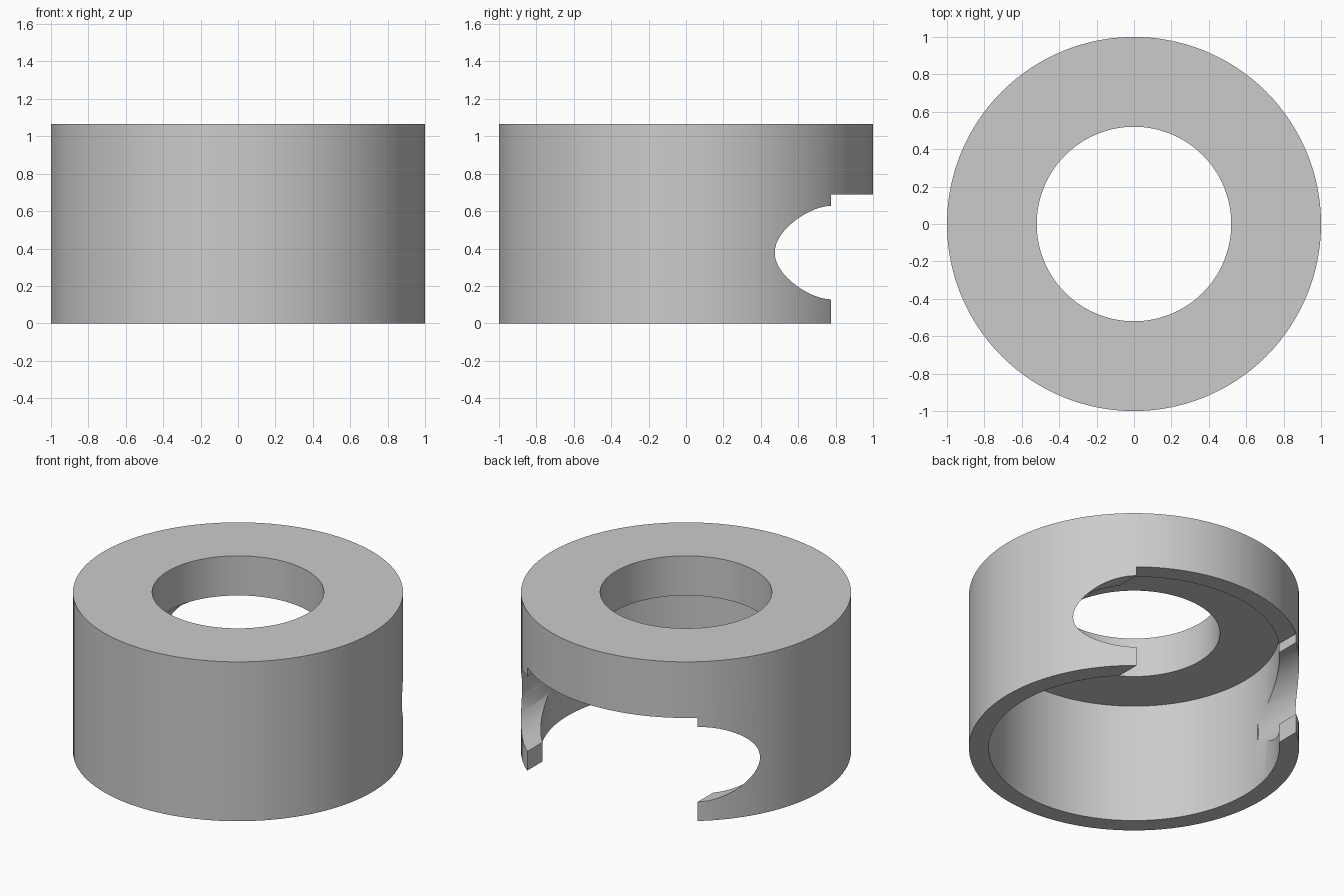
import bpy
import bmesh
import math

default = bpy.data.objects.get("Cube")
if default:
    bpy.data.objects.remove(default, do_unlink=True)

# Dimensions
HEIGHT, CEILING = 1.065, 0.80
OUTER, INNER, BORE = 1.0, 0.88, 0.52
SLOT_X, SLOT_Z, SLOT_R = 0.63, 0.378, 0.25
NOTCH_TOP, CUT_START, CUT_END = 0.69, 0.125, 1.5
SEGMENTS = 128

grey = bpy.data.materials.new("plain grey")
grey.use_nodes = True
colour = (0.6, 0.6, 0.6, 1)
grey.diffuse_color = colour
grey.node_tree.nodes["Principled BSDF"].inputs["Base Color"].default_value = colour


def add_object(name, bm):
    bmesh.ops.recalc_face_normals(bm, faces=bm.faces)
    mesh = bpy.data.meshes.new(name)
    bm.to_mesh(mesh)
    bm.free()
    mesh.materials.append(grey)
    obj = bpy.data.objects.new(name, mesh)
    bpy.context.collection.objects.link(obj)
    return obj


def lathe(name, profile):
    """Revolve a closed (radius, z) profile about the z axis."""
    bm = bmesh.new()
    rings = []
    for i in range(SEGMENTS):
        a = math.tau * i / SEGMENTS
        rings.append([bm.verts.new((r * math.cos(a), r * math.sin(a), z))
                      for r, z in profile])
    n = len(profile)
    for i, ring in enumerate(rings):
        after = rings[(i + 1) % SEGMENTS]
        for j in range(n):
            k = (j + 1) % n
            bm.faces.new((ring[j], after[j], after[k], ring[k]))
    return add_object(name, bm)


def back_cutter(name, outline):
    """Extrude an (x, z) outline out through the back wall."""
    bm = bmesh.new()
    face = bm.faces.new([bm.verts.new((x, CUT_START, z)) for x, z in outline])
    moved = bmesh.ops.extrude_face_region(bm, geom=[face])["geom"]
    verts = [v for v in moved if isinstance(v, bmesh.types.BMVert)]
    bmesh.ops.translate(bm, verts=verts, vec=(0, CUT_END - CUT_START, 0))
    cutter = add_object(name, bm)
    cutter.hide_render = True
    return cutter


# Collar with a deep cavity below and a narrower bore through the top
collar = lathe("collar", [(OUTER, 0), (OUTER, HEIGHT), (BORE, HEIGHT),
                          (BORE, CEILING), (INNER, CEILING), (INNER, 0)])

# Round-ended slot across the back
STEPS = 32
slot = []
for side in (1, -1):
    for i in range(STEPS + 1):
        a = side * math.pi / 2 - math.pi / 2 + math.pi * (i / STEPS - 0.5)
        if side == 1:
            a = math.pi * (i / STEPS - 0.5)
        else:
            a = math.pi * (i / STEPS + 0.5)
        slot.append((side * SLOT_X + SLOT_R * math.cos(a),
                     SLOT_Z + SLOT_R * math.sin(a)))

# Square notch open at the bottom of the back wall
notch = [(-SLOT_X, -0.2), (SLOT_X, -0.2), (SLOT_X, NOTCH_TOP), (-SLOT_X, NOTCH_TOP)]

bpy.context.view_layer.objects.active = collar
for name, outline in (("slot_cutter", slot), ("notch_cutter", notch)):
    cutter = back_cutter(name, outline)
    cut = collar.modifiers.new(name, "BOOLEAN")
    cut.operation = "DIFFERENCE"
    cut.solver = "EXACT"
    cut.object = cutter
    bpy.ops.object.modifier_apply(modifier=cut.name)
    bpy.data.objects.remove(cutter, do_unlink=True)

bpy.ops.object.select_all(action="DESELECT")
collar.select_set(True)
bpy.ops.object.shade_smooth_by_angle(angle=math.radians(30))
